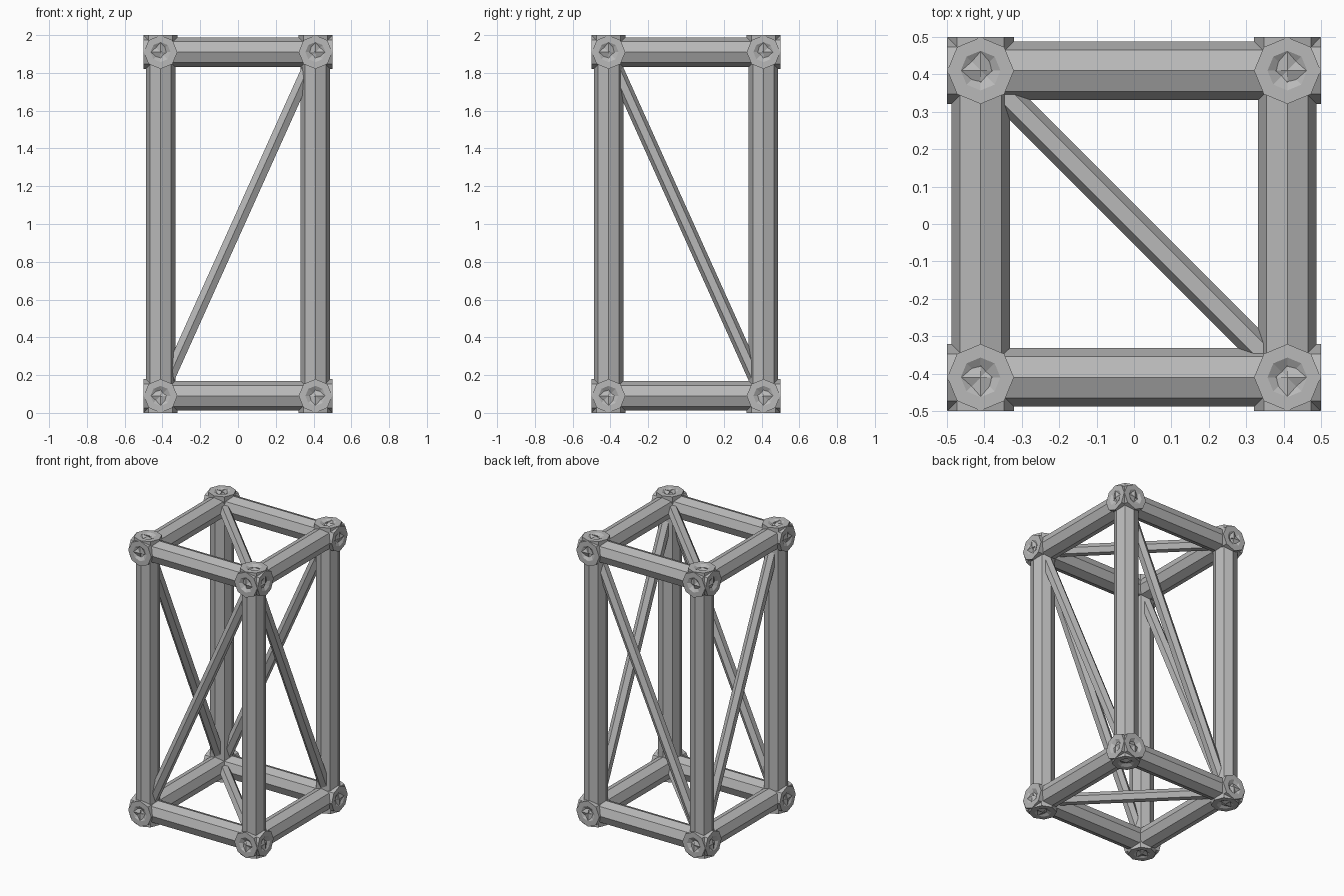
import bpy
import bmesh
from math import cos, sin, tau
from mathutils import Vector

cube = bpy.data.objects.get("Cube")
if cube:
    bpy.data.objects.remove(cube, do_unlink=True)

HALF = 0.41          # corner centre offset in x and y
LOW, HIGH = 0.09, 1.91
BEAM_R, BRACE_R = 0.078, 0.038
SOCKET_R, SOCKET_L, HOLE_R, HOLE_DEPTH = 0.089, 0.09, 0.053, 0.03

steel = bpy.data.materials.new("grey_steel")
steel.use_nodes = True
grey = (0.48, 0.48, 0.48, 1)
steel.diffuse_color = grey
steel.node_tree.nodes["Principled BSDF"].inputs["Base Color"].default_value = grey


def finish(name, bm):
    bmesh.ops.recalc_face_normals(bm, faces=bm.faces)
    mesh = bpy.data.meshes.new(name)
    bm.to_mesh(mesh)
    bm.free()
    mesh.materials.append(steel)
    obj = bpy.data.objects.new(name, mesh)
    bpy.context.collection.objects.link(obj)


def ring(bm, centre, axis, corner, radius, sides):
    """Ring of vertices around an axis, the first one towards corner."""
    u = (corner - axis * corner.dot(axis)).normalized()
    v = axis.cross(u)
    return [bm.verts.new(centre + radius * (u * cos(tau * i / sides) + v * sin(tau * i / sides)))
            for i in range(sides)]


def bridge(bm, a, b):
    for i in range(len(a)):
        j = (i + 1) % len(a)
        bm.faces.new((a[i], a[j], b[j], b[i]))


def bar(name, start, end, corner, radius, sides):
    start, end = Vector(start), Vector(end)
    axis = (end - start).normalized()
    bm = bmesh.new()
    a = ring(bm, start, axis, Vector(corner), radius, sides)
    b = ring(bm, end, axis, Vector(corner), radius, sides)
    bridge(bm, a, b)
    bm.faces.new(a)
    bm.faces.new(b)
    finish(name, bm)


def socket(bm, centre, axis, corner):
    """Octagonal stub with a conical recess in its outer face."""
    tip = centre + axis * SOCKET_L
    base = ring(bm, centre, axis, corner, SOCKET_R, 8)
    rim = ring(bm, tip, axis, corner, SOCKET_R, 8)
    hole = ring(bm, tip, axis, corner, HOLE_R, 8)
    apex = bm.verts.new(tip - axis * HOLE_DEPTH)
    bm.faces.new(base)
    bridge(bm, base, rim)
    bridge(bm, rim, hole)
    for i in range(8):
        bm.faces.new((hole[i], hole[(i + 1) % 8], apex))


X, Y, Z = Vector((1, 0, 0)), Vector((0, 1, 0)), Vector((0, 0, 1))
side_name = {-1: "right", 1: "left"}
depth_name = {-1: "front", 1: "back"}
level_name = {LOW: "bottom", HIGH: "top"}

# Corner joints with three outward sockets
for sx in (-1, 1):
    for sy in (-1, 1):
        for z in (LOW, HIGH):
            centre = Vector((sx * HALF, sy * HALF, z))
            bm = bmesh.new()
            socket(bm, centre, X * sx, Z)
            socket(bm, centre, Y * sy, Z)
            socket(bm, centre, Z * (1 if z == HIGH else -1), X)
            finish(f"joint_{level_name[z]}_{depth_name[sy]}_{side_name[sx]}", bm)
        # Upright posts
        x, y = sx * HALF, sy * HALF
        bar(f"post_{depth_name[sy]}_{side_name[sx]}", (x, y, LOW), (x, y, HIGH), X, BEAM_R, 8)

# Horizontal beams and flat braces
for z, level in level_name.items():
    for s in (-1, 1):
        p = s * HALF
        bar(f"beam_{level}_{depth_name[s]}", (-HALF, p, z), (HALF, p, z), Z, BEAM_R, 8)
        bar(f"beam_{level}_{side_name[s]}", (p, -HALF, z), (p, HALF, z), Z, BEAM_R, 8)
    bar(f"brace_{level}", (-HALF, HALF, z), (HALF, -HALF, z), X, BRACE_R, 6)

# Diagonal braces on the four walls
for s in (-1, 1):
    p = s * HALF
    bar(f"brace_{depth_name[s]}", (-HALF, p, LOW), (HALF, p, HIGH), Y, BRACE_R, 6)
    bar(f"brace_{side_name[s]}", (p, -HALF, HIGH), (p, HALF, LOW), Y, BRACE_R, 6)
